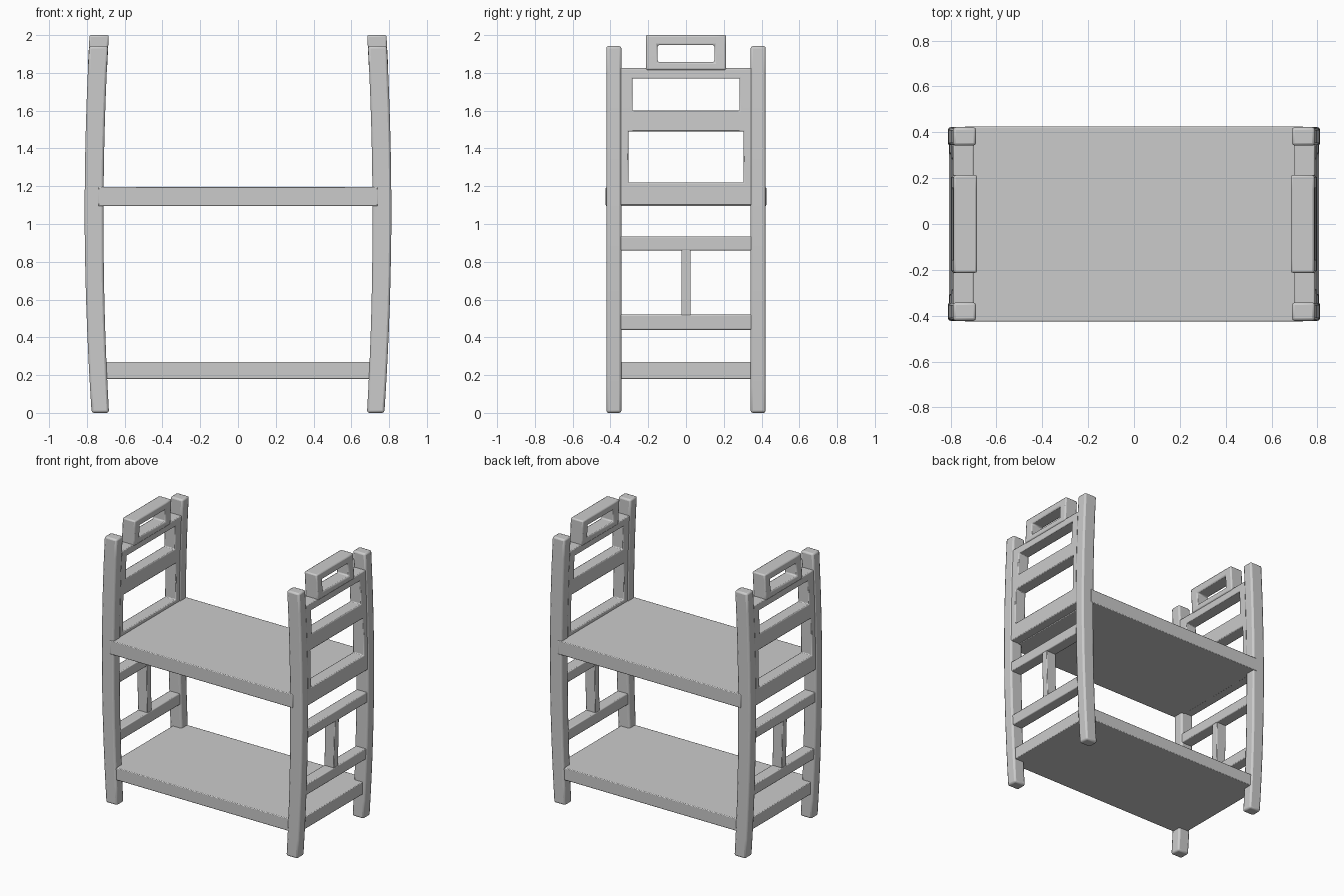
import bpy, bmesh

if "Cube" in bpy.data.objects:
    bpy.data.objects.remove(bpy.data.objects["Cube"])


def bow(z):
    # x of the bowed centre line of the end frames
    return 0.762 - 0.03 * (z - 1.05) ** 2


def finish(name, bm, bevel, mirror=(False, False), segments=2):
    bmesh.ops.recalc_face_normals(bm, faces=bm.faces)
    me = bpy.data.meshes.new(name)
    bm.to_mesh(me)
    bm.free()
    ob = bpy.data.objects.new(name, me)
    bpy.context.collection.objects.link(ob)
    bpy.ops.object.select_all(action='DESELECT')
    bpy.context.view_layer.objects.active = ob
    ob.select_set(True)
    bpy.ops.object.shade_smooth_by_angle()
    b = ob.modifiers.new("bevel", 'BEVEL')
    b.width, b.segments, b.limit_method = bevel, segments, 'ANGLE'
    if any(mirror):
        m = ob.modifiers.new("mirror", 'MIRROR')
        m.use_axis = (mirror[0], mirror[1], False)
        m.use_bisect_axis = (False, False, False)
        m.use_mirror_merge = False
    return ob


def panel(name, ys, zs, half, holes=(), bevel=0.006, mirror_y=False):
    # flat grid with open cells, given thickness, then bowed along z
    bm = bmesh.new()
    grid = {(y, z): None for y in ys for z in zs}
    for key in grid:
        grid[key] = bm.verts.new((-half, *key))
    for y0, y1 in zip(ys, ys[1:]):
        for z0, z1 in zip(zs, zs[1:]):
            cy, cz = abs(y0 + y1) / 2, (z0 + z1) / 2
            if any(cy < hy and a < cz < b for hy, a, b in holes):
                continue
            bm.faces.new([grid[y0, z0], grid[y1, z0], grid[y1, z1], grid[y0, z1]])
    bmesh.ops.delete(bm, geom=[v for v in bm.verts if not v.link_faces], context='VERTS')
    ext = bmesh.ops.extrude_face_region(bm, geom=bm.faces[:])
    for v in ext['geom']:
        if isinstance(v, bmesh.types.BMVert):
            v.co.x = half
    for v in bm.verts:
        k = half - (0.004 * (1 - v.co.z) if v.co.z < 1 else 0)
        v.co.x = bow(v.co.z) + (k if v.co.x > 0 else -k)
    return finish(name, bm, bevel, (True, mirror_y))


def deck(name, x, y, z0, z1):
    bm = bmesh.new()
    bmesh.ops.create_cube(bm, size=1)
    for v in bm.verts:
        v.co = (v.co.x * 2 * x, v.co.y * 2 * y, z0 if v.co.z < 0 else z1)
    return finish(name, bm, 0.005)


def sym(*vals):
    return [-v for v in reversed(vals)] + list(vals)


# four bowed posts
panel("corner_post", [0.342, 0.422], [1.942 * i / 14 for i in range(15)], 0.05,
      bevel=0.012, mirror_y=True)

# bed bases
deck("upper_deck", 0.74, 0.425, 1.095, 1.195)
deck("lower_deck", 0.77, 0.412, 0.18, 0.27)

# upper end panels with two windows
panel("upper_end_panel", sym(0.283, 0.305, 0.36),
      [1.1, 1.22, 1.35, 1.49, 1.6, 1.69, 1.77, 1.825], 0.045,
      holes=[(0.305, 1.22, 1.49), (0.283, 1.6, 1.77)])

# handle frame on top of each end
panel("top_handle", sym(0.15, 0.213), [1.815, 1.857, 1.947, 2.0], 0.051,
      holes=[(0.15, 1.857, 1.947)], bevel=0.009)

# lower end rails joined by a centre upright
bars = panel("lower_end_rails", sym(0.025, 0.36), [0.44, 0.52, 0.69, 0.86, 0.935], 0.043)
bm = bmesh.new()
bm.from_mesh(bars.data)
bm.free()
bpy.data.objects.remove(bars)
panel("lower_rail", [-0.36, 0.36], [0.44, 0.52], 0.043)
panel("middle_rail", [-0.36, 0.36], [0.86, 0.935], 0.043)
panel("centre_upright", [-0.025, 0.025], [0.5, 0.69, 0.88], 0.04, bevel=0.004)
